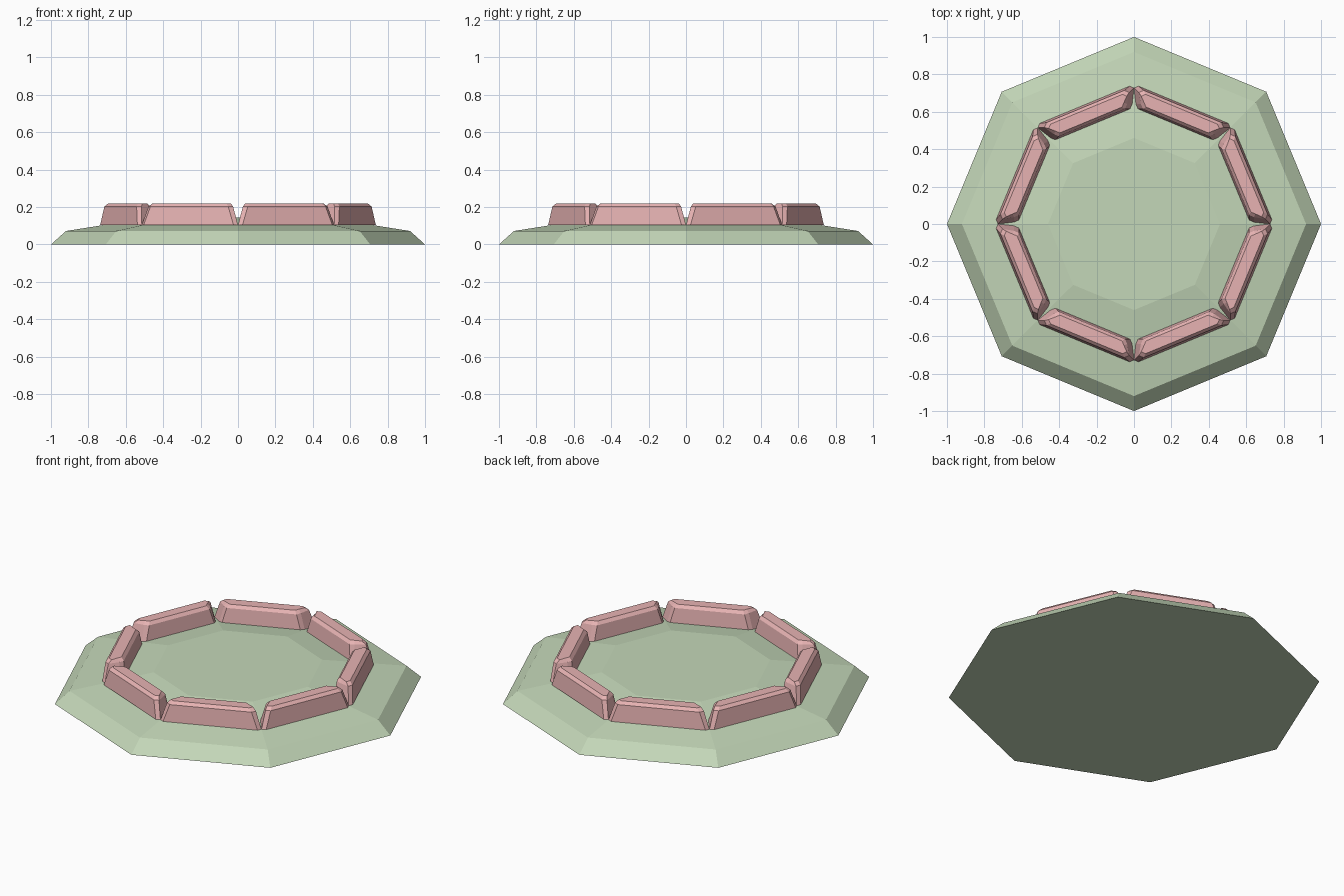
import bpy
from math import pi, cos, sin
from mathutils import Matrix

if "Cube" in bpy.data.objects:
    bpy.data.objects.remove(bpy.data.objects["Cube"])


def material(name, color):
    mat = bpy.data.materials.new(name)
    mat.diffuse_color = (*color, 1)
    mat.use_nodes = True
    mat.node_tree.nodes["Principled BSDF"].inputs["Base Color"].default_value = mat.diffuse_color
    return mat


def loft(name, loops, mat):
    """Skin equal-length closed loops and cap both ends."""
    n = len(loops[0])
    verts = [v for loop in loops for v in loop]
    faces = [tuple(reversed(range(n))), tuple(range(len(verts) - n, len(verts)))]
    for k in range(len(loops) - 1):
        for i in range(n):
            j = (i + 1) % n
            faces.append((k * n + i, k * n + j, (k + 1) * n + j, (k + 1) * n + i))
    mesh = bpy.data.meshes.new(name)
    mesh.from_pydata(verts, [], faces)
    mesh.materials.append(mat)
    obj = bpy.data.objects.new(name, mesh)
    bpy.context.collection.objects.link(obj)
    return obj


def octagon(r, z):
    return [(r * cos(i * pi / 4), r * sin(i * pi / 4), z) for i in range(8)]


def block_loop(inner, outer, half_in, half_out, c, z):
    """Tapered block outline with clipped corners; x is radial, y tangential."""
    return [(inner + c, -half_in, z), (outer - c, -half_out, z),
            (outer, -half_out + c, z), (outer, half_out - c, z),
            (outer - c, half_out, z), (inner + c, half_in, z),
            (inner, half_in - c, z), (inner, -half_in + c, z)]


green = material("green", (0.55, 0.68, 0.48))
red = material("red", (0.80, 0.45, 0.45))

# Low octagonal mound
loft("base_mound", [octagon(1.0, 0), octagon(0.92, 0.072), octagon(0.46, 0.145)], green)

# Ring of eight chamfered stones
for k in range(8):
    stone = loft(f"ring_stone_{k + 1}", [
        block_loop(0.575, 0.69, 0.238, 0.278, 0.018, 0.104),
        block_loop(0.587, 0.68, 0.212, 0.245, 0.020, 0.203),
        block_loop(0.602, 0.664, 0.198, 0.226, 0.018, 0.22),
    ], red)
    stone.matrix_world = Matrix.Rotation(pi / 8 + k * pi / 4, 4, 'Z')
